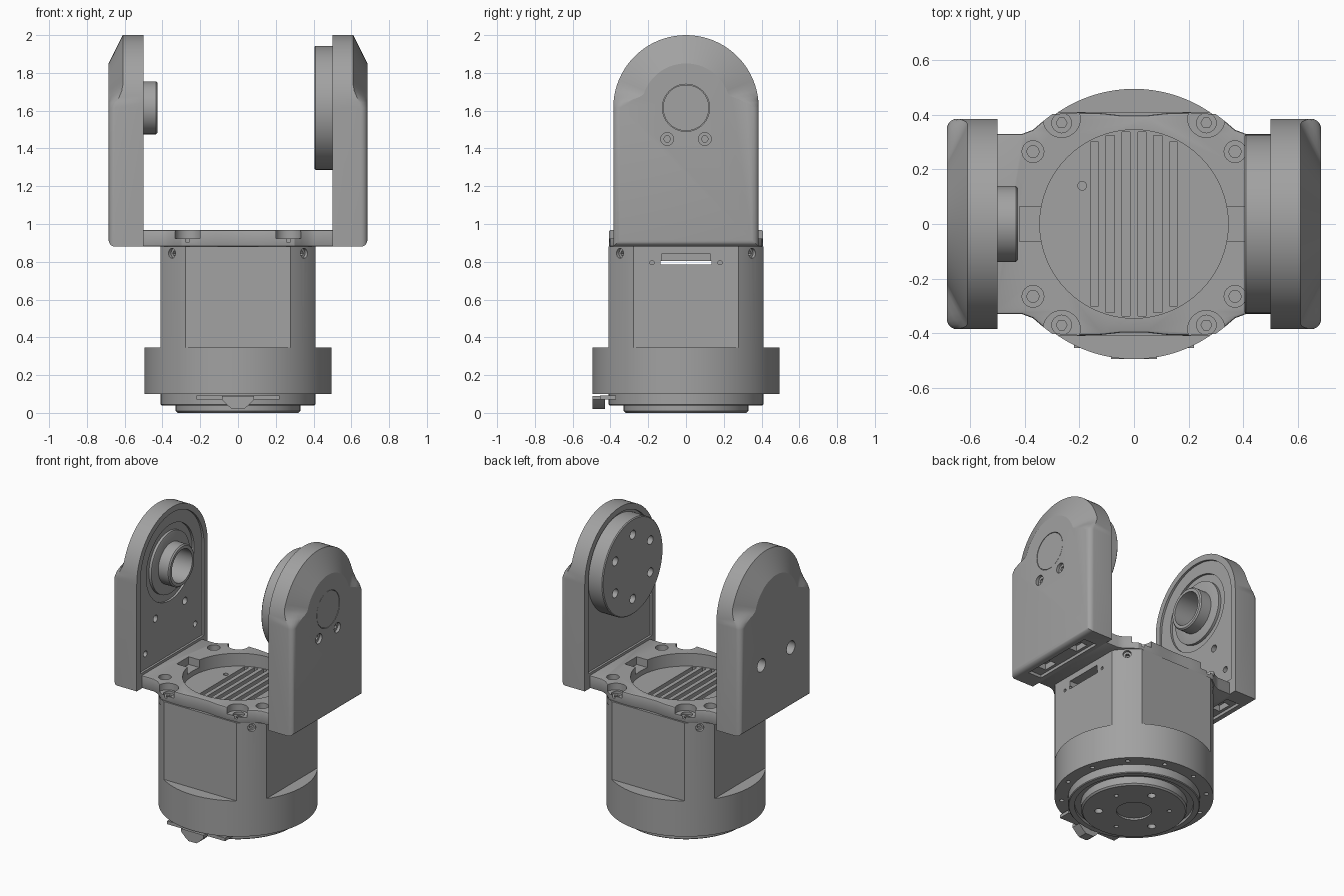
import bpy, bmesh
from math import sin, cos, pi, radians, sqrt
from mathutils import Matrix, Vector

cube = bpy.data.objects.get("Cube")
if cube:
    bpy.data.objects.remove(cube)

metal = bpy.data.materials.new("plain grey")
metal.use_nodes = True
GREY = (0.36, 0.36, 0.36, 1)
metal.diffuse_color = GREY
metal.node_tree.nodes["Principled BSDF"].inputs["Base Color"].default_value = GREY

PIVOT = 1.615    # height of the tilt axis
AXES = {"x": lambda a, b, h: (h, a, b),
        "y": lambda a, b, h: (a, h, b),
        "z": lambda a, b, h: (a, b, h)}


def finish(name, bm, spin=0):
    """Turn a bmesh into a named object, optionally spun about z."""
    bmesh.ops.rotate(bm, verts=bm.verts, cent=(0, 0, 0), matrix=Matrix.Rotation(spin, 3, "Z"))
    bmesh.ops.recalc_face_normals(bm, faces=bm.faces)
    mesh = bpy.data.meshes.new(name)
    bm.to_mesh(mesh)
    bm.free()
    mesh.materials.append(metal)
    obj = bpy.data.objects.new(name, mesh)
    bpy.context.collection.objects.link(obj)
    return obj


def loft(name, rings, spin=0):
    """Skin closed rings of points and cap both ends."""
    bm = bmesh.new()
    rows = [[bm.verts.new(p) for p in ring] for ring in rings]
    n = len(rows[0])
    for low, high in zip(rows, rows[1:]):
        for i in range(n):
            j = (i + 1) % n
            bm.faces.new((low[i], low[j], high[j], high[i]))
    bm.faces.new(rows[0])
    bm.faces.new(rows[-1])
    return finish(name, bm, spin)


def prism(name, pts, lo, hi, axis="z", spin=0):
    return loft(name, [[AXES[axis](a, b, h) for a, b in pts] for h in (lo, hi)], spin)


def circle(r, a=0, b=0, n=64):
    return [(a + r * cos(2 * pi * i / n), b + r * sin(2 * pi * i / n)) for i in range(n)]


def rect(a0, a1, b0, b1):
    return [(a0, b0), (a1, b0), (a1, b1), (a0, b1)]


def lathe(name, profile, axis="z", a=0, b=0, n=96):
    """Stack circles given as (radius, position along the axis)."""
    return loft(name, [[AXES[axis](p, q, h) for p, q in circle(r, a, b, n)] for r, h in profile])


def cut(obj, pts, lo, hi, axis="z", spin=0):
    """Remove a prism from an object."""
    tool = prism("cutter", pts, lo, hi, axis, spin)
    mod = obj.modifiers.new("cut", "BOOLEAN")
    mod.operation, mod.solver, mod.object = "DIFFERENCE", "EXACT", tool
    bpy.context.view_layer.objects.active = obj
    bpy.ops.object.modifier_apply(modifier=mod.name)
    mesh = tool.data
    bpy.data.objects.remove(tool)
    bpy.data.meshes.remove(mesh)


def arch(r, bottom, n=40):
    """Round-topped outline centred on the tilt axis."""
    return [(r, bottom)] + [(r * cos(pi * i / n), PIVOT + r * sin(pi * i / n))
                            for i in range(n + 1)] + [(-r, bottom)]


# Motor housing: turned body with four flats above the flange
housing = lathe("motor_housing", [(0.37, 0.06), (0.37, 0.04), (0.405, 0.04), (0.41, 0.045),
                                  (0.41, 0.1), (0.495, 0.1), (0.495, 0.88)])
for k in range(4):
    cut(housing, rect(0.41, 0.6, -0.6, 0.6), 0.345, 1, spin=k * pi / 2)
    # corner screws
    corner = pi / 4 + k * pi / 2
    cut(housing, circle(0.026, 0, 0.845, 20), 0.475, 0.6, "x", corner)
    cut(housing, circle(0.014, 0, 0.845, 6), 0.45, 0.6, "x", corner)
# flange screw holes
for k in range(12):
    a = radians(15 + 30 * k)
    cut(housing, circle(0.014, 0.452 * cos(a), 0.452 * sin(a), 14), 0.05, 0.13)
# cable slots through the sides
cut(housing, rect(-0.135, 0.135, 0.785, 0.805), -0.6, 0.6, "x")
for k in (0, pi):
    cut(housing, rect(-0.13, 0.13, 0.80, 0.84), 0.27, 0.6, "x", k)
    for y in (-0.18, 0.18):
        cut(housing, circle(0.011, y, 0.795, 12), 0.38, 0.6, "x", k)
# cooling grooves in the top
for k in range(6):
    x = -0.145 + 0.058 * k
    half = sqrt(0.34 ** 2 - (abs(x) + 0.015) ** 2)
    cut(housing, rect(x - 0.015, x + 0.015, -half, half), 0.85, 1)
cut(housing, circle(0.016, -0.19, 0.14, 16), 0.84, 1)

# Output disc on the underside
disc = lathe("output_disc", [(0.32, 0), (0.33, 0.01), (0.33, 0.07)])
cut(disc, circle(0.11), -0.1, 0.012)
for k in range(6):
    a = radians(60 * k + 20)
    cut(disc, circle(0.026 if k % 2 else 0.014, 0.22 * cos(a), 0.22 * sin(a), 16), -0.1, 0.04)

# Connector tab at the front of the flange
prism("connector_plate", rect(-0.22, 0.22, -0.455, -0.37), 0.07, 0.092)
prism("connector_tab", [(-0.085, 0.07), (-0.05, 0.035), (-0.03, 0.02), (0.03, 0.02),
                        (0.05, 0.035), (0.085, 0.07), (0.085, 0.09), (-0.085, 0.09)],
      -0.495, -0.43, "y")

# Bracket base: symmetric outline with four lowered screw ears
quarter = [(0.52, 0.33), (0.41, 0.33), (0.37, 0.345), (0.335, 0.375), (0.3, 0.402),
           (0.2, 0.408), (0.12, 0.406), (0.05, 0.398)]
top = quarter + [(-x, y) for x, y in reversed(quarter)]
outline = top + [(-x, -y) for x, y in top]
plate = prism("bracket_base", outline, 0.88, 0.968)
edge = plate.modifiers.new("edge", "BEVEL")
edge.width, edge.segments = 0.008, 2
edge.limit_method, edge.angle_limit = "ANGLE", radians(60)
bpy.context.view_layer.objects.active = plate
bpy.ops.object.modifier_apply(modifier=edge.name)
cut(plate, circle(0.345), 0.8, 1.1)
for sx in (-1, 1):
    cut(plate, rect(*sorted((sx * 0.3, sx * 0.42)), -0.065, 0.065), 0.915, 1.1)
    for sy in (-1, 1):
        cut(plate, circle(0.068, sx * 0.265, sy * 0.385, 32), 0.922, 1.1)
        cut(plate, circle(0.036, sx * 0.265, sy * 0.37, 24), 0.905, 1.1)
        cut(plate, circle(0.02, sx * 0.265, sy * 0.37, 6), 0.89, 1.1)
        cut(plate, circle(0.04, sx * 0.37, sy * 0.265, 24), 0.925, 1.1)
        cut(plate, circle(0.022, sx * 0.37, sy * 0.265, 16), 0.895, 1.1)


def make_arm(name, s):
    """Upright with a conical crown that fades into rounded sides."""
    base = arch(0.385, 0.88)
    rings = [[(s * 0.5, y, z) for y, z in base]]
    for k in range(6):
        a = k / 5 * pi / 2
        ring = []
        for y, z in base:
            t = min(1, max(0, (z - PIVOT + 0.01) / 0.13))
            t = t * t * (3 - 2 * t)
            inset = 0.035 + 0.115 * t
            depth = 0.035 + 0.04 * t
            u = (1 - t) * (1 - cos(a)) + t * k / 5
            v = (1 - t) * sin(a) + t * k / 5
            if z >= PIVOT:
                shrink = 1 - inset * u / 0.385
                yy, zz = y * shrink, PIVOT + (z - PIVOT) * shrink
            else:
                yy, zz = y * (1 - inset * u / 0.385), z + inset * u
            ring.append((s * (0.685 - depth * (1 - v)), yy, zz))
        rings.append(ring)
    arm = loft(name, rings)
    # recessed inner face and underside pocket
    cut(arm, arch(0.345, 0.985), *sorted((s * 0.4, s * 0.515)), "x")
    cut(arm, rect(*sorted((s * 0.53, s * 0.63)), -0.27, 0.27), 0.8, 0.9)
    for y in (-0.15, 0.15):
        cut(arm, rect(*sorted((s * 0.55, s * 0.61)), y - 0.05, y + 0.05), 0.8, 0.94)
    return arm


# Drive arm on the left, with flush cap, screws and drive disc
drive_arm = make_arm("left_arm", 1)
cut(drive_arm, circle(0.125, 0, PIVOT), 0.67, 0.8, "x")
prism("left_arm_cap", circle(0.122, 0, PIVOT), 0.665, 0.684, "x")
for y in (-0.1, 0.1):
    cut(drive_arm, circle(0.034, y, 1.45, 24), 0.665, 0.8, "x")
    cut(drive_arm, circle(0.018, y, 1.45, 6), 0.64, 0.8, "x")
drive = lathe("drive_disc", [(0.328, 0.52), (0.328, 0.41), (0.322, 0.404)], "x", 0, PIVOT)
for k in range(6):
    a = radians(90 + 60 * k)
    cut(drive, circle(0.03, 0.22 * cos(a), PIVOT + 0.22 * sin(a), 20), 0.3, 0.46, "x")

# Idler arm on the right, with hollow pivot and bolt holes
idler_arm = make_arm("right_arm", -1)
cut(idler_arm, circle(0.26, 0, PIVOT), -0.53, -0.4, "x")
for y in (-0.16, 0.16):
    cut(idler_arm, circle(0.024, y, 1.29, 20), -0.7, -0.4, "x")
    cut(idler_arm, circle(0.045, y, 1.29, 24), -0.8, -0.58, "x")
for y in (-0.27, 0.27):
    cut(idler_arm, circle(0.02, y, 1.09, 16), -0.56, -0.4, "x")
lathe("pivot_collar", [(0.21, -0.54), (0.21, -0.512), (0.2, -0.508)], "x", 0, PIVOT)
pivot = lathe("idler_pivot", [(0.14, -0.54), (0.14, -0.433), (0.132, -0.425)], "x", 0, PIVOT)
for part in (pivot, bpy.data.objects["pivot_collar"], idler_arm):
    cut(part, circle(0.112, 0, PIVOT), -0.6, -0.3, "x")

# Smooth the round surfaces while keeping edges crisp
for obj in bpy.context.collection.objects:
    if obj.type == "MESH" and metal.name in obj.data.materials:
        bpy.ops.object.select_all(action="DESELECT")
        obj.select_set(True)
        bpy.context.view_layer.objects.active = obj
        bpy.ops.object.shade_smooth_by_angle(angle=radians(25))
